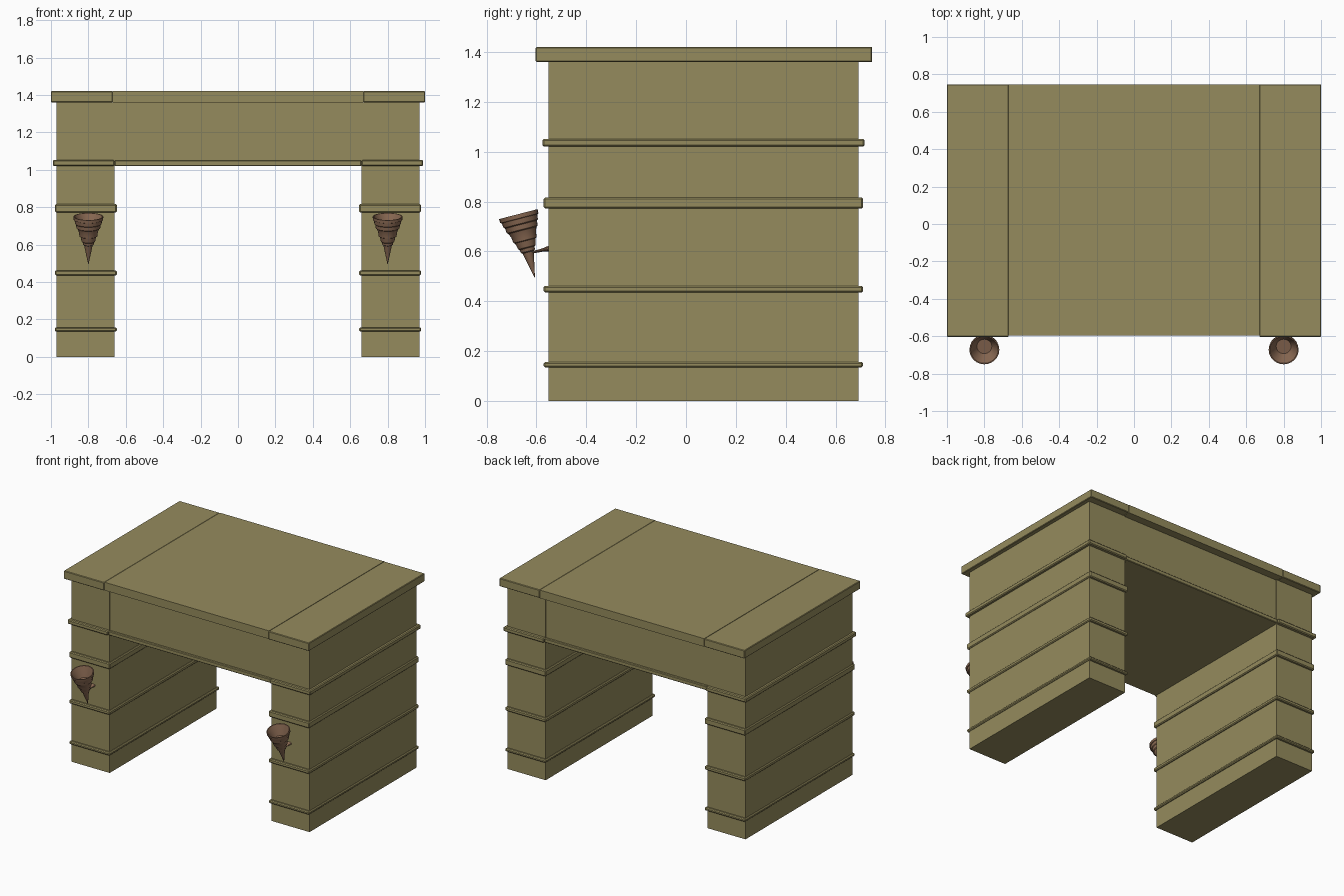
import bpy, math
from mathutils import Vector, Matrix

if "Cube" in bpy.data.objects:
    bpy.data.objects.remove(bpy.data.objects["Cube"])


def material(name, rgb):
    m = bpy.data.materials.new(name)
    m.diffuse_color = (*rgb, 1)
    m.use_nodes = True
    m.node_tree.nodes["Principled BSDF"].inputs["Base Color"].default_value = m.diffuse_color
    return m


STONE = material("stone", (0.30, 0.26, 0.11))
COPPER = material("copper", (0.25, 0.14, 0.085))


def mesh_object(name, verts, faces, mat):
    me = bpy.data.meshes.new(name)
    me.from_pydata(verts, [], faces)
    me.materials.append(mat)
    ob = bpy.data.objects.new(name, me)
    bpy.context.collection.objects.link(ob)
    return ob


def box(name, x, y, z, bevel=0):
    verts = [(a, b, c) for a in x for b in y for c in z]
    faces = [(0, 1, 3, 2), (4, 6, 7, 5), (0, 4, 5, 1), (2, 3, 7, 6), (0, 2, 6, 4), (1, 5, 7, 3)]
    ob = mesh_object(name, verts, faces, STONE)
    if bevel:
        mod = ob.modifiers.new("soft_edges", 'BEVEL')
        mod.width, mod.segments = bevel, 1
    return ob


def lathe(name, profile, matrix, sides=24):
    verts, faces = [], []
    for r, h in profile:
        for i in range(sides):
            a = 2 * math.pi * i / sides
            verts.append(matrix @ Vector((r * math.cos(a), r * math.sin(a), h)))
    for k in range(len(profile) - 1):
        for i in range(sides):
            j = (i + 1) % sides
            faces.append((k * sides + i, k * sides + j, (k + 1) * sides + j, (k + 1) * sides + i))
    n = len(verts)
    faces += [tuple(reversed(range(sides))), tuple(range(n - sides, n))]
    ob = mesh_object(name, verts, faces, COPPER)
    ob.data.shade_smooth()
    ob.data.set_sharp_from_angle(angle=math.radians(30))
    return ob


def span(side, a, b):
    return sorted((side * a, side * b))


# Lintel block and the middle stretches of its trim and cap
box("lintel", (-0.66, 0.66), (-0.547, 0.687), (1.02, 1.36))
box("lintel_trim", (-0.66, 0.66), (-0.565, 0.705), (1.02, 1.05), 0.004)
box("cap_middle", (-0.67, 0.67), (-0.596, 0.746), (1.36, 1.42))

# Stepped cone of the torch, open at the top
CONE = [(0.001, 0), (0.023, 0.105), (0.029, 0.109), (0.031, 0.122), (0.036, 0.126),
        (0.042, 0.152), (0.048, 0.155), (0.051, 0.178), (0.058, 0.196), (0.064, 0.200),
        (0.066, 0.220), (0.071, 0.224), (0.074, 0.244), (0.079, 0.246), (0.080, 0.263),
        (0.074, 0.263), (0.042, 0.195), (0.040, 0.190)]
TILT = Matrix.Rotation(math.radians(14.5), 4, 'X')

for side, tag in ((-1, "left"), (1, "right")):
    # Pillar and cap end
    box(f"{tag}_pillar", span(side, 0.66, 0.97), (-0.552, 0.692), (0, 1.36))
    box(f"{tag}_cap_end", span(side, 0.67, 1.0), (-0.603, 0.747), (1.36, 1.42), 0.004)
    # Trim bands around the pillar
    box(f"{tag}_upper_band", span(side, 0.66, 0.99), (-0.575, 0.717), (1.02, 1.052), 0.006)
    for name, z in (("base", (0.135, 0.157)), ("lower", (0.435, 0.462)), ("middle", (0.772, 0.816))):
        box(f"{tag}_{name}_band", span(side, 0.648, 0.979), (-0.571, 0.711), z, 0.006)
    # Wall torch with flattened, flared bracket
    lathe(f"{tag}_torch", CONE, Matrix.Translation((side * 0.8, -0.607, 0.495)) @ TILT)
    arm = Matrix.Translation((side * 0.8, -0.548, 0.612)) @ Matrix.Rotation(math.radians(103), 4, 'X')
    lathe(f"{tag}_torch_bracket", [(0.025, 0), (0.014, 0.03), (0.009, 0.09)],
          arm @ Matrix.Diagonal((1, 0.45, 1, 1)), 12)
